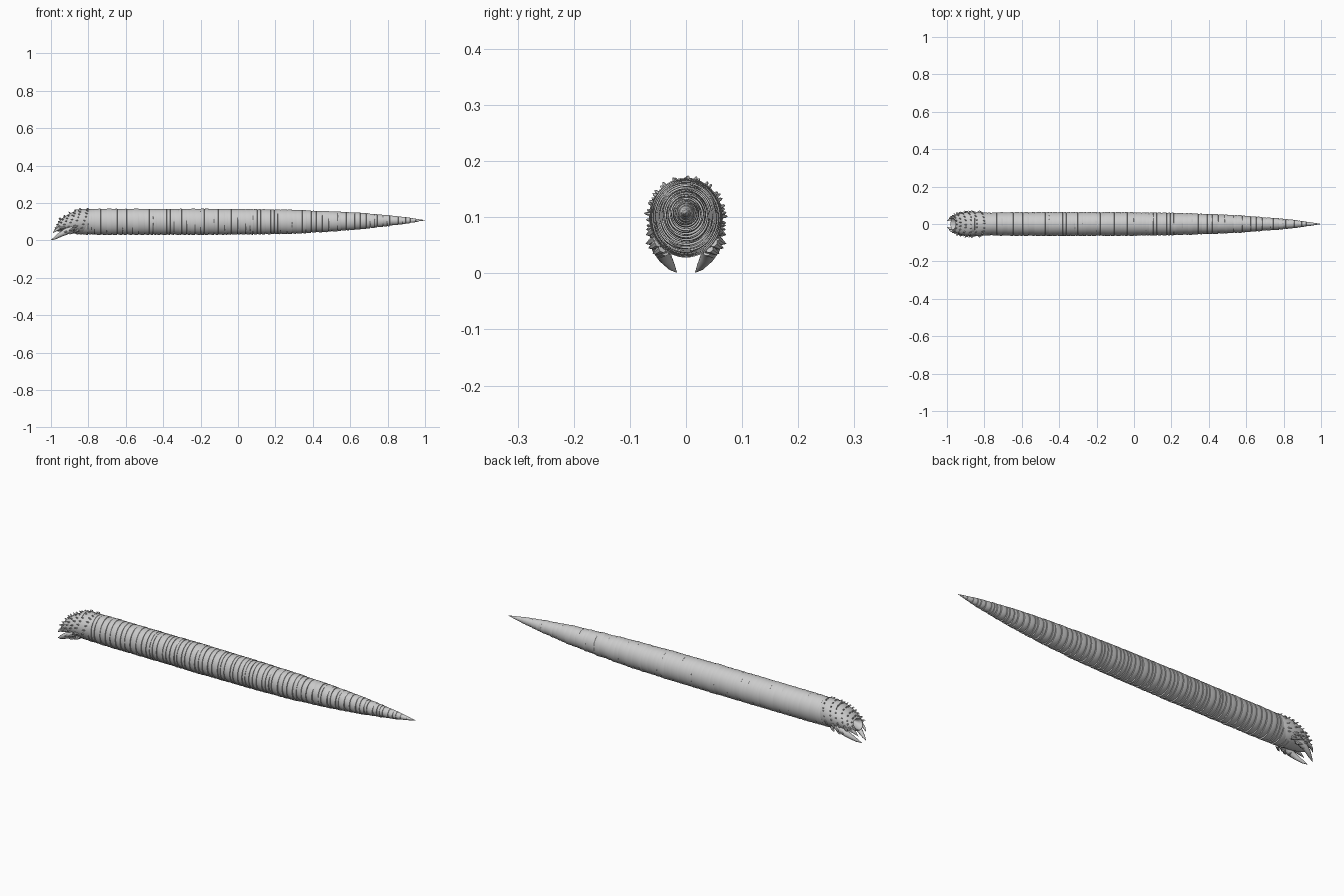
import bpy, bmesh, math, random
from mathutils import Vector

if "Cube" in bpy.data.objects:
    bpy.data.objects.remove(bpy.data.objects["Cube"])

random.seed(4)


def finish(name, bm, angle=35):
    bmesh.ops.recalc_face_normals(bm, faces=bm.faces)
    me = bpy.data.meshes.new(name)
    bm.to_mesh(me)
    bm.free()
    ob = bpy.data.objects.new(name, me)
    bpy.context.collection.objects.link(ob)
    bpy.ops.object.select_all(action='DESELECT')
    ob.select_set(True)
    bpy.context.view_layer.objects.active = ob
    bpy.ops.object.shade_smooth_by_angle(angle=math.radians(angle))
    return ob


def loft(bm, rings):
    """Bridge rings of points and cap both ends."""
    vs = [[bm.verts.new(p) for p in r] for r in rings]
    n = len(vs[0])
    for a, b in zip(vs, vs[1:]):
        for i in range(n):
            bm.faces.new((a[i], a[(i + 1) % n], b[(i + 1) % n], b[i]))
    bm.faces.new(vs[0][::-1])
    bm.faces.new(vs[-1])


def horn(bm, pts, radii, sides=8):
    """Tapered spike following a list of points."""
    pts = [Vector(p) for p in pts]
    rings = []
    for i, p in enumerate(pts):
        t = (pts[min(i + 1, len(pts) - 1)] - pts[max(i - 1, 0)]).normalized()
        u = t.cross(Vector((0.3, 0.2, 1))).normalized()
        w = t.cross(u)
        rings.append([p + radii[i] * (math.cos(k * math.tau / sides) * u + math.sin(k * math.tau / sides) * w)
                      for k in range(sides)])
    loft(bm, rings)


def interp(table, x):
    for a, b in zip(table, table[1:]):
        if x <= b[0]:
            f = (x - a[0]) / (b[0] - a[0])
            return [p + (q - p) * f for p, q in zip(a[1:], b[1:])]
    return list(table[-1][1:])


# Body: x, centre z, half width, half height
BODY = [(-0.87, 0.10, 0.059, 0.066), (-0.7, 0.10, 0.062, 0.069), (-0.2, 0.10, 0.063, 0.069),
        (0.1, 0.10, 0.061, 0.067), (0.3, 0.10, 0.057, 0.063), (0.5, 0.102, 0.049, 0.054),
        (0.65, 0.104, 0.040, 0.044), (0.8, 0.106, 0.027, 0.029), (0.9, 0.107, 0.016, 0.017),
        (1.0, 0.108, 0.0005, 0.0005)]
SIDES = 56
rings = []
x = -0.87
while x < 0.985:
    step = random.uniform(0.014, 0.034)
    end = min(x + step, 0.992)
    lift = random.uniform(0.0, 0.0012)
    phase = random.uniform(0, math.tau)
    # each overlapping skin fold: groove, swell, sharp rear lip
    for f, bump in ((0.0, -0.0022), (0.12, -0.0004), (0.4, 0.0006), (0.75, 0.0012), (0.97, 0.0012)):
        px = x + (end - x) * f
        zc, ry, rz = interp(BODY, px)
        ring = []
        for k in range(SIDES):
            a = k * math.tau / SIDES
            under = 0.5 - 0.5 * math.sin(a)
            d = bump * (0.45 + 1.1 * under) + lift * math.sin(2 * a + phase)
            d *= min(1, ry / 0.03)
            wob = 0.0025 * math.sin(3 * a + phase) * min(1, ry / 0.04) if f < 0.9 and f > 0 else 0
            ring.append((px + wob * 0.5, (ry + d) * math.cos(a), zc + (rz + d) * math.sin(a)))
        rings.append(ring)
    x = end
rings.append([(1.0, 0.0004 * math.cos(k * math.tau / SIDES), 0.108 + 0.0004 * math.sin(k * math.tau / SIDES))
              for k in range(SIDES)])
bm = bmesh.new()
loft(bm, rings)
finish("segmented_body", bm, 40)

# Head: x, centre z, half width, half height, tilt; bends down and ends in a recessed mouth
HEAD = [(-0.795, 0.101, 0.060, 0.067, 0.30), (-0.82, 0.101, 0.0645, 0.071, 0.32),
        (-0.86, 0.102, 0.066, 0.068, 0.34), (-0.89, 0.100, 0.064, 0.064, 0.40),
        (-0.92, 0.096, 0.058, 0.056, 0.45), (-0.945, 0.090, 0.050, 0.046, 0.5),
        (-0.962, 0.085, 0.040, 0.035, 0.5), (-0.968, 0.082, 0.031, 0.027, 0.5),
        (-0.955, 0.080, 0.025, 0.021, 0.5), (-0.925, 0.085, 0.014, 0.012, 0.5)]


def head_point(row, a):
    hx, zc, ry, rz, tilt = row
    s = rz * math.sin(a)
    return Vector((hx + s * math.sin(tilt), ry * math.cos(a), zc + s * math.cos(tilt)))


bm = bmesh.new()
loft(bm, [[head_point(r, k * math.tau / 40) for k in range(40)] for r in HEAD])
finish("head", bm, 45)

# Head spines: staggered rows of small thorns leaning forward
bm = bmesh.new()
for row in range(1, 7):
    count = (15, 14, 13, 12, 10, 8)[row - 1]
    r = HEAD[row]
    for k in range(count):
        a = math.radians(-35 + 250 * (k + 0.5 * (row % 2) + random.uniform(-.2, .2)) / count)
        p = head_point(r, a)
        out = Vector((0, math.cos(a), math.sin(a)))
        low = max(0, 0.4 - math.sin(a))
        d = (out * 0.6 + Vector((-0.9, 0, 0))).normalized()
        size = random.uniform(0.010, 0.015) + 0.003 * low
        horn(bm, [p - out * 0.003, p + d * size * 0.5 + out * 0.001, p + d * size],
             [0.0042, 0.0026, 0.0003], 6)
finish("head_spines", bm)

# Large fangs and cheek spikes, mirrored left and right
bm_f, bm_c = bmesh.new(), bmesh.new()
for s in (-1, 1):
    horn(bm_f, [(-0.885, s * 0.044, 0.065), (-0.925, s * 0.045, 0.045), (-0.955, s * 0.037, 0.028),
                (-0.98, s * 0.026, 0.012), (-1.0, s * 0.017, 0.002)],
         [0.018, 0.016, 0.012, 0.007, 0.0008], 12)
    horn(bm_f, [(-0.92, s * 0.038, 0.080), (-0.955, s * 0.040, 0.066), (-0.978, s * 0.036, 0.052),
                (-0.99, s * 0.030, 0.038)], [0.013, 0.010, 0.006, 0.0005], 10)
    for cx, cy, cz, ln in ((-0.865, 0.058, 0.075, 0.026), (-0.885, 0.057, 0.060, 0.028),
                           (-0.86, 0.053, 0.052, 0.026), (-0.91, 0.052, 0.052, 0.028),
                           (-0.89, 0.046, 0.042, 0.026), (-0.93, 0.048, 0.070, 0.028),
                           (-0.92, 0.042, 0.036, 0.022)):
        d = Vector((-0.75, s * 0.5, -0.35)).normalized()
        p = Vector((cx, s * cy, cz))
        horn(bm_c, [p - d * 0.008, p + d * ln * 0.45, p + d * ln + Vector((0, 0, 0.003))],
             [0.0085, 0.0055, 0.0004], 8)
finish("fangs", bm_f)
finish("cheek_spikes", bm_c)
